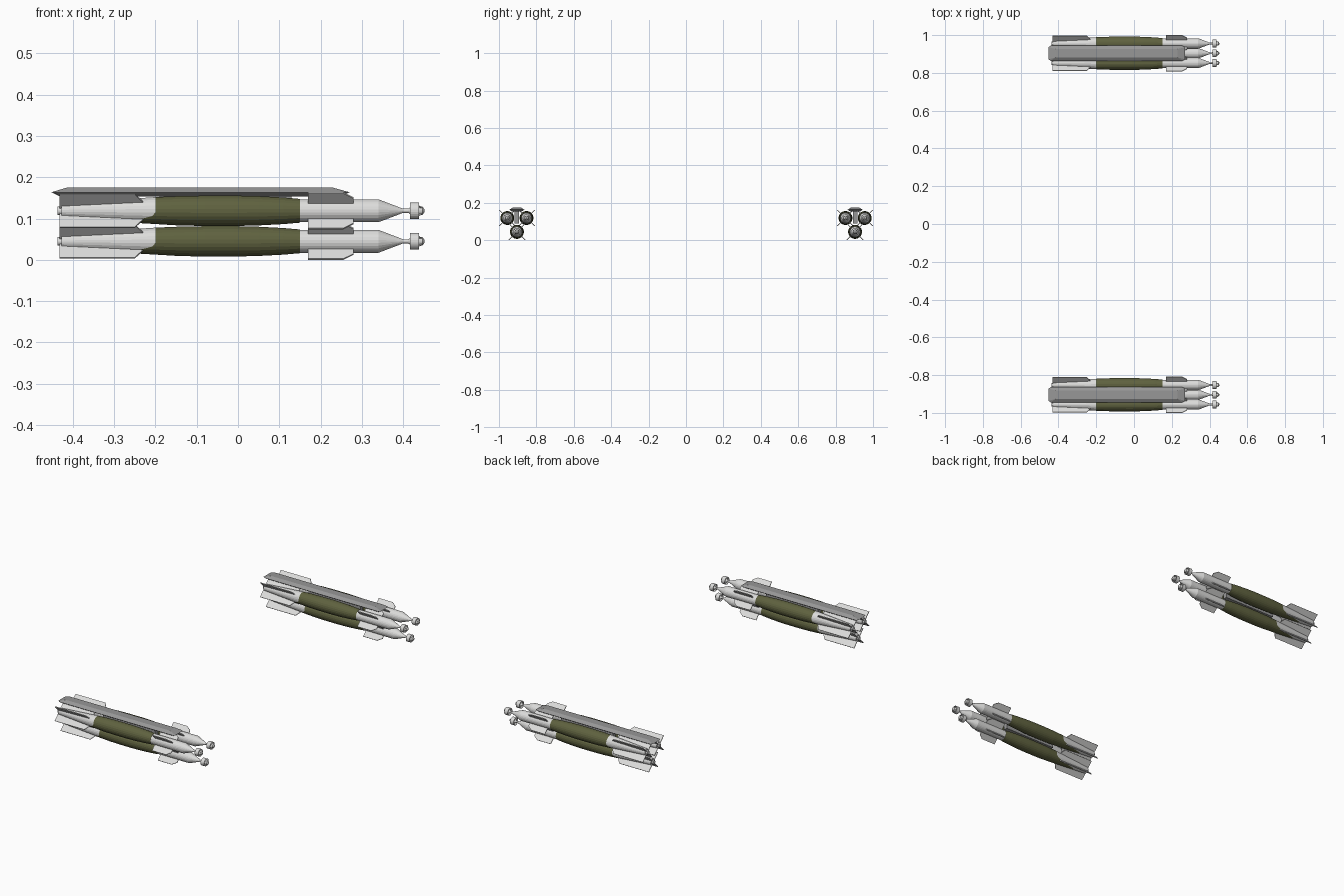
import bpy, bmesh, math
from mathutils import Vector, Matrix

if "Cube" in bpy.data.objects:
    bpy.data.objects.remove(bpy.data.objects["Cube"])

SEG = 24


def material(name, rgb):
    m = bpy.data.materials.new(name)
    m.diffuse_color = (*rgb, 1)
    m.use_nodes = True
    m.node_tree.nodes["Principled BSDF"].inputs["Base Color"].default_value = m.diffuse_color
    return m


WHITE = material("pale_grey", (0.72, 0.72, 0.71))
GREEN = material("olive_green", (0.115, 0.122, 0.05))
GREY = material("mid_grey", (0.31, 0.31, 0.31))


def finish(bm, name, mats):
    bmesh.ops.recalc_face_normals(bm, faces=bm.faces)
    me = bpy.data.meshes.new(name)
    bm.to_mesh(me)
    bm.free()
    for m in mats:
        me.materials.append(m)
    ob = bpy.data.objects.new(name, me)
    bpy.context.collection.objects.link(ob)
    return ob


def lathe(bm, profile, shift=None, closed=False):
    """Revolve (x, radius) points round the x axis; shift moves a ring per angle."""
    rings = []
    for i, (x, r) in enumerate(profile):
        ring = []
        for k in range(SEG):
            a = 2 * math.pi * (k + 0.5) / SEG
            px, pr = shift(i, x, r, a) if shift else (x, r)
            ring.append(bm.verts.new((px, pr * math.cos(a), pr * math.sin(a))))
        rings.append(ring)
    bands = []
    n = len(rings)
    for i in range(n if closed else n - 1):
        a, b = rings[i], rings[(i + 1) % n]
        bands.append([bm.faces.new((a[k], a[(k + 1) % SEG], b[(k + 1) % SEG], b[k]))
                      for k in range(SEG)])
    if not closed:
        bm.faces.new(rings[0])
        bm.faces.new(rings[-1])
    return bands


def fins(bm, outline, thick, start=45):
    """Four flat plates; outline is (x, radius) points."""
    for q in range(4):
        rot = Matrix.Rotation(math.radians(start + 90 * q), 3, 'X')
        sides = [[bm.verts.new(rot @ Vector((x, r, s * thick / 2))) for x, r in outline]
                 for s in (-1, 1)]
        bm.faces.new(sides[0])
        bm.faces.new(sides[1])
        n = len(outline)
        for i in range(n):
            j = (i + 1) % n
            bm.faces.new((sides[0][i], sides[0][j], sides[1][j], sides[1][i]))


# Bomb body: tail, olive middle, front section and nose cone
BODY = [(-0.437, 0.010), (-0.428, 0.011), (-0.428, 0.018), (-0.20, 0.0335),
        (-0.14, 0.036), (-0.08, 0.037), (-0.01, 0.0372), (0.05, 0.0357),
        (0.11, 0.0325), (0.15, 0.029), (0.15, 0.028), (0.34, 0.028),
        (0.40, 0.005), (0.42, 0.005)]


def paint_edge(i, x, r, a):
    # The olive paint runs back in a wedge along the belly
    if i != 3:
        return x, r
    d = 0.14 * max(0, -math.sin(a)) ** 3
    return x - d, r - d * (0.0335 - 0.018) / 0.228


def make_body():
    bm = bmesh.new()
    bands = lathe(bm, BODY, paint_edge)
    for band in bands[3:9]:
        for f in band:
            f.material_index = 1
    return finish(bm, "bomb_body", [WHITE, GREEN])


def make_fins():
    bm = bmesh.new()
    fins(bm, [(-0.432, 0.010), (-0.432, 0.057), (-0.25, 0.057), (-0.228, 0.028), (-0.26, 0.010)], 0.004)
    fins(bm, [(0.17, 0.015), (0.17, 0.0615), (0.255, 0.0615), (0.28, 0.044), (0.28, 0.015)], 0.004)
    return finish(bm, "bomb_fins", [WHITE])


def make_seeker():
    bm = bmesh.new()
    lathe(bm, [(0.412, 0.005), (0.42, 0.010), (0.437, 0.012), (0.447, 0.010), (0.452, 0.003)])
    lathe(bm, [(0.416, 0.018), (0.416, 0.0205), (0.438, 0.0205), (0.438, 0.018)], closed=True)
    fins(bm, [(0.418, 0.005), (0.418, 0.019), (0.437, 0.019), (0.446, 0.010), (0.437, 0.005)], 0.002)
    return finish(bm, "seeker_ring", [WHITE])


# Rack beam with chamfered ends, plus a hidden centre spine
def make_rack():
    bm = bmesh.new()
    layers = [(-0.415, 0.23, 0.022, 0.175), (-0.452, 0.27, 0.032, 0.164),
              (-0.442, 0.257, 0.040, 0.163), (-0.43, 0.25, 0.025, 0.153)]
    for x0, x1, w, z in layers:
        for x in (x0, x1):
            for y in (-w, w):
                bm.verts.new((x, y, z))
    bmesh.ops.convex_hull(bm, input=bm.verts[:])
    m = Matrix.Translation((-0.03, 0, 0.125)) @ Matrix.Diagonal((0.32, 0.024, 0.07, 1))
    bmesh.ops.create_cube(bm, size=1, matrix=m)
    return finish(bm, "rack_beam", [GREY])


parts = [make_body(), make_fins(), make_seeker()]
rack = make_rack()


def place(src, loc):
    ob = src.copy()
    ob.location = loc
    bpy.context.collection.objects.link(ob)


# Two racks, each carrying three bombs
for cy in (-0.904, 0.904):
    place(rack, (0, cy, 0))
    for dy, z in ((0, 0.045), (-0.0515, 0.119), (0.0515, 0.119)):
        for p in parts:
            place(p, (0, cy + dy, z))

for src in parts + [rack]:
    bpy.data.objects.remove(src)
